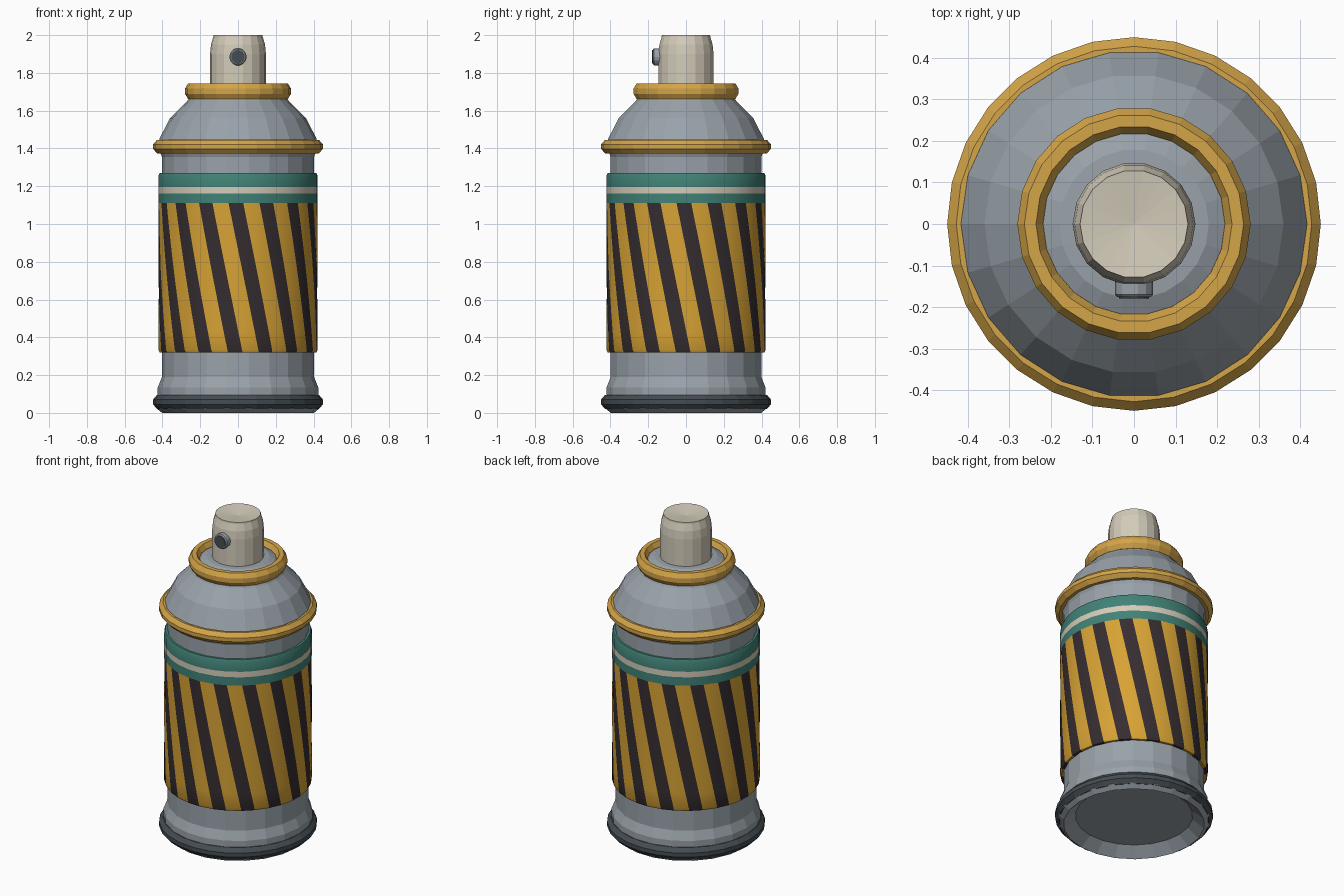
import bpy, bmesh, math

old = bpy.data.objects.get("Cube")
if old:
    bpy.data.objects.remove(old, do_unlink=True)


def linear(c):
    return c / 12.92 if c <= 0.04045 else ((c + 0.055) / 1.055) ** 2.4


def material(name, *srgb):
    mat = bpy.data.materials.new(name)
    color = [linear(c) for c in srgb] + [1]
    mat.diffuse_color = color
    mat.use_nodes = True
    bsdf = next(n for n in mat.node_tree.nodes if n.type == "BSDF_PRINCIPLED")
    bsdf.inputs["Base Color"].default_value = color
    return mat


silver = material("silver metal", 0.60, 0.635, 0.665)
gold = material("gold metal", 0.83, 0.645, 0.285)
dark = material("dark metal", 0.27, 0.30, 0.32)
cream = material("cream", 0.83, 0.80, 0.73)
yellow = material("label yellow", 0.84, 0.635, 0.205)
black = material("label black", 0.21, 0.175, 0.185)
teal = material("label teal", 0.255, 0.51, 0.465)


def finish(name, bm, mats, smooth=None):
    bmesh.ops.recalc_face_normals(bm, faces=bm.faces)
    mesh = bpy.data.meshes.new(name)
    bm.to_mesh(mesh)
    bm.free()
    for mat in mats:
        mesh.materials.append(mat)
    obj = bpy.data.objects.new(name, mesh)
    bpy.context.collection.objects.link(obj)
    if smooth:
        bpy.ops.object.select_all(action="DESELECT")
        obj.select_set(True)
        bpy.context.view_layer.objects.active = obj
        bpy.ops.object.shade_smooth_by_angle(angle=math.radians(smooth))
    return obj


def lathe(name, profile, sides, mats, closed=False, twist=None, rule=None, smooth=None):
    """Spin (radius, height) points about z; twist gives each column's angle at a height."""
    bm = bmesh.new()
    rings = []
    for r, z in profile:
        if r == 0:
            rings.append([bm.verts.new((0, 0, z))] * sides)
            continue
        angles = [twist(i, z) if twist else math.tau * i / sides for i in range(sides)]
        rings.append([bm.verts.new((r * math.cos(a), r * math.sin(a), z)) for a in angles])
    pairs = list(zip(rings, rings[1:]))
    if closed:
        pairs.append((rings[-1], rings[0]))
    for row, (low, high) in enumerate(pairs):
        for i in range(sides):
            j = (i + 1) % sides
            corners = list(dict.fromkeys((low[i], low[j], high[j], high[i])))
            face = bm.faces.new(corners)
            if rule:
                height = (profile[row][1] + profile[row + 1][1]) / 2
                face.material_index = rule(i, height)
    return finish(name, bm, mats, smooth)


def bead(name, radius, height, wide, tall, sides, mat):
    """Ring with a rounded eight-sided section."""
    outer = [(0.45, -1), (1, -0.33), (1, 0.33), (0.45, 1)]
    section = outer + [(-u, v) for u, v in reversed(outer)]
    points = [(radius + wide * u, height + tall * v) for u, v in section]
    return lathe(name, points, sides, [mat], closed=True)


# Can body with its chamfered foot, recessed underside and domed shoulder
lathe("can_body", [
    (0, 0.055), (0.335, 0.055), (0.402, 0.0), (0.432, 0.024), (0.425, 0.09),
    (0.425, 0.135), (0.403, 0.19), (0.403, 1.355), (0.412, 1.38), (0.417, 1.45),
    (0.36, 1.56), (0.27, 1.65), (0.235, 1.705), (0.18, 1.73), (0, 1.74)], 22, [silver])

# Base rim and gold beads
bead("base_rim", 0.41, 0.058, 0.04, 0.038, 28, dark)
bead("shoulder_bead", 0.41, 1.41, 0.04, 0.036, 28, gold)
bead("collar_bead", 0.25, 1.703, 0.031, 0.041, 22, gold)

# Label: slanted stripes below, teal band with a cream line above
STRIPES = 16
PERIOD = math.tau / STRIPES
BOTTOM, STRIPE_TOP, TOP = 0.32, 1.11, 1.27
SLANT = math.radians(22)
DARK_SHARE = 0.47


def stripe_angle(i, z):
    start = -math.pi / 2 - math.radians(2) - PERIOD * DARK_SHARE / 2
    rise = (min(z, STRIPE_TOP) - BOTTOM) / (STRIPE_TOP - BOTTOM)
    return start + PERIOD * (i // 2 + DARK_SHARE * (i % 2)) - SLANT * rise


def label_color(i, z):
    if z > STRIPE_TOP:
        return 3 if 1.162 < z < 1.197 else 2
    return 1 if i % 2 == 0 else 0


rows = [BOTTOM + 0.012 + (STRIPE_TOP - BOTTOM - 0.012) * k / 8 for k in range(9)]
rows += [1.162, 1.197, TOP - 0.012]
label_profile = [(0.395, BOTTOM), (0.415, BOTTOM)] + [(0.421, z) for z in rows]
label_profile += [(0.415, TOP), (0.395, TOP)]
lathe("label", label_profile, STRIPES * 2, [yellow, black, teal, cream],
      twist=stripe_angle, rule=label_color, smooth=35)

# Spray cap with a slightly dished top
lathe("spray_cap", [
    (0, 1.72), (0.148, 1.72), (0.148, 1.90), (0.143, 1.95), (0.131, 1.99),
    (0.13, 2.0), (0, 1.985)], 18, [cream])

# Nozzle facing the front, with a dark opening
for name, profile, mat in (
        ("nozzle", [(0, 0.12), (0.046, 0.12), (0.046, 0.17), (0.04, 0.176), (0, 0.176)], silver),
        ("nozzle_opening", [(0, 0.17), (0.036, 0.17), (0.036, 0.179), (0, 0.179)], dark)):
    part = lathe(name, profile, 14, [mat])
    part.rotation_euler.x = math.pi / 2
    part.location.z = 1.885
